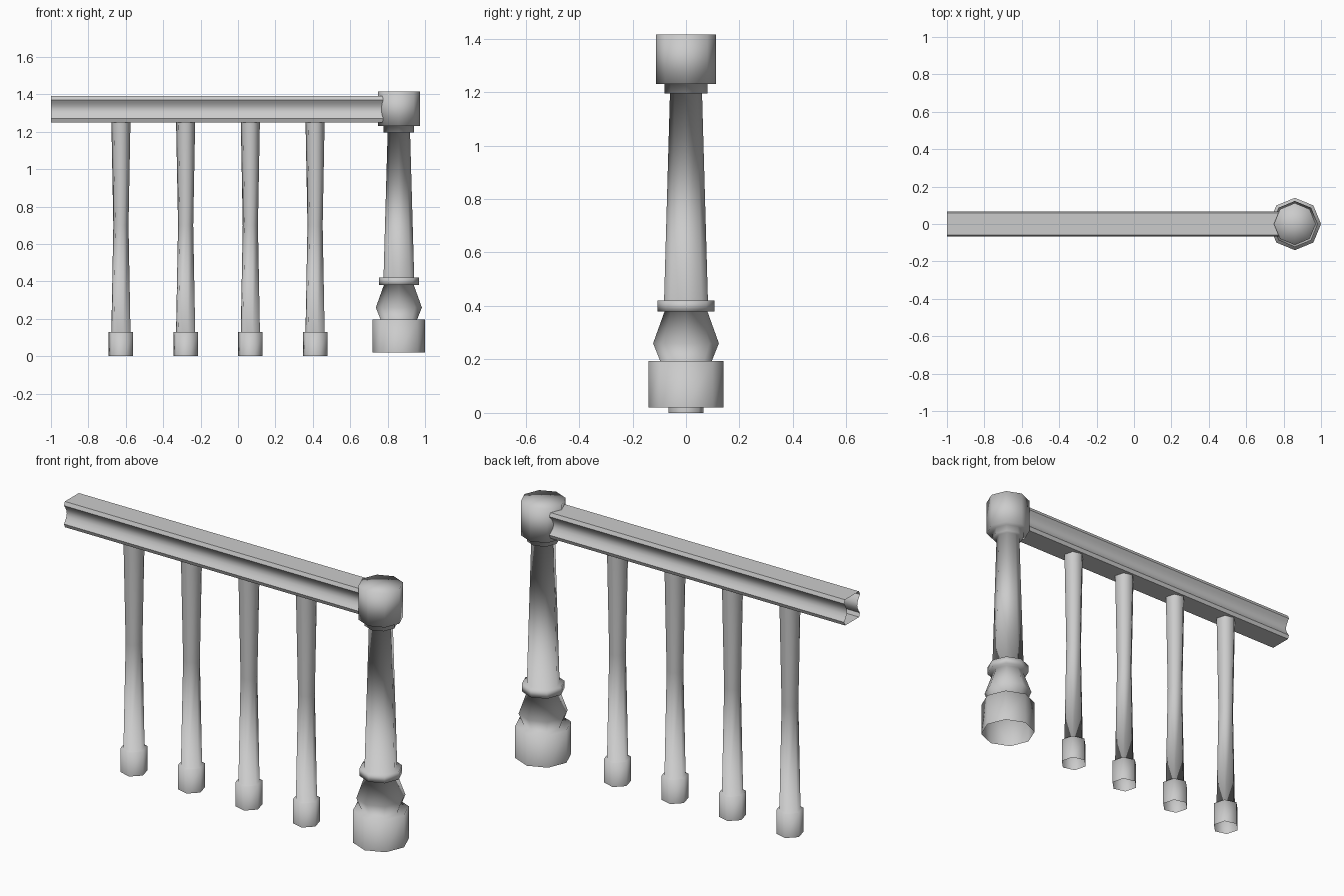
import bpy, bmesh, math

cube = bpy.data.objects.get("Cube")
if cube:
    bpy.data.objects.remove(cube, do_unlink=True)

grey = bpy.data.materials.new("warm_grey")
grey.use_nodes = True
COLOUR = (0.6, 0.6, 0.6, 1)
grey.diffuse_color = COLOUR
grey.node_tree.nodes["Principled BSDF"].inputs["Base Color"].default_value = COLOUR


def finish(name, bm, x=0.0):
    mesh = bpy.data.meshes.new(name)
    bmesh.ops.recalc_face_normals(bm, faces=bm.faces)
    for f in bm.faces:
        f.smooth = True
    bm.to_mesh(mesh)
    bm.free()
    mesh.materials.append(grey)
    obj = bpy.data.objects.new(name, mesh)
    obj.location.x = x
    bpy.context.collection.objects.link(obj)
    return obj


def bridge(bm, rings, closed=True):
    for a, b in zip(rings, rings[1:]):
        n = len(a)
        for i in range(n):
            j = (i + 1) % n
            bm.faces.new((a[i], a[j], b[j], b[i]))


def turned(name, profile, sides, turn, x, cap=False):
    """Turn a (radius, height) profile around z, open at the bottom."""
    bm = bmesh.new()
    angles = [turn + math.tau * i / sides for i in range(sides)]
    rings = [[bm.verts.new((r * math.cos(a), r * math.sin(a), z)) for a in angles]
             for r, z in profile]
    bridge(bm, rings)
    if cap:
        top = rings[-1]
        centre = bm.verts.new((0, 0, profile[-1][1]))
        for i in range(sides):
            bm.faces.new((top[i], top[(i + 1) % sides], centre))
    return finish(name, bm, x)


# Newel post: base, vase, ring, tapered shaft, collar and head
turned("newel_post", [
    (0.14, 0.02), (0.14, 0.195), (0.097, 0.195), (0.123, 0.26), (0.08, 0.38),
    (0.107, 0.38), (0.107, 0.42), (0.082, 0.42), (0.06, 1.195),
    (0.081, 1.195), (0.081, 1.23), (0.112, 1.23), (0.112, 1.415)],
    8, 0, 0.86, cap=True)

# Four waisted six-sided balusters
for i in range(4):
    turned(f"baluster_{i + 1}", [
        (0.068, 0), (0.068, 0.13), (0.053, 0.13), (0.042, 0.7), (0.053, 1.26)],
        6, math.radians(45), -0.626 + 0.346 * i)

# Hollow handrail with a scooped groove on each side
side = [(0.06, 1.25), (0.068, 1.27)]
for k in range(1, 6):
    t = k / 6
    side.append((0.068 - 0.024 * math.sin(math.pi * t), 1.27 + 0.1 * t))
side += [(0.068, 1.37), (0.06, 1.39)]
section = side + [(-y, z) for y, z in reversed(side)]
bm = bmesh.new()
bridge(bm, [[bm.verts.new((x, y, z)) for y, z in section] for x in (-1, 0.775)])
rail = finish("handrail", bm)
bpy.ops.object.select_all(action="DESELECT")
rail.select_set(True)
bpy.context.view_layer.objects.active = rail
bpy.ops.object.shade_smooth_by_angle(angle=math.radians(30))
